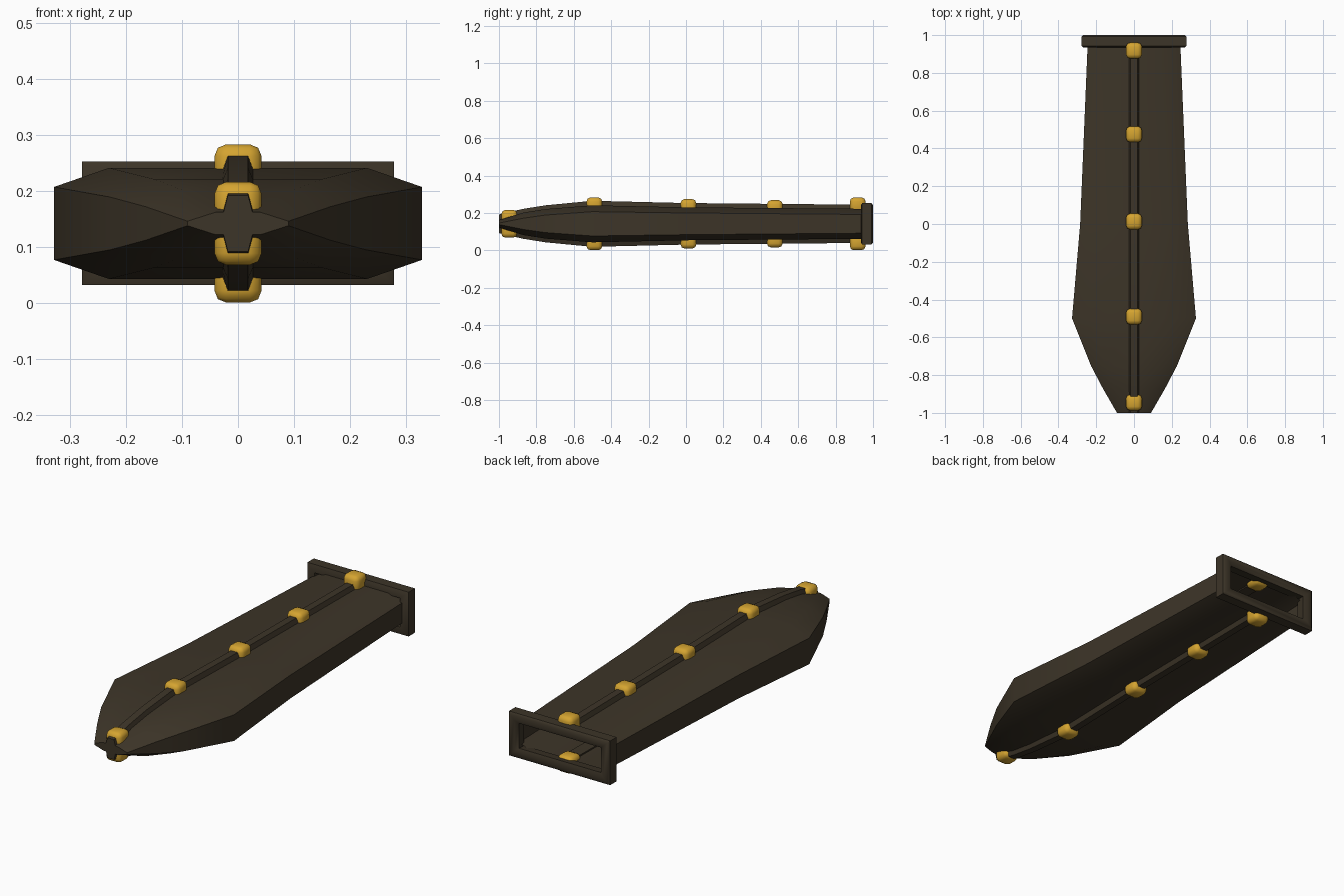
import bpy, bmesh, math
from mathutils import Vector

if "Cube" in bpy.data.objects:
    bpy.data.objects.remove(bpy.data.objects["Cube"])

ZC = 0.142  # height of the symmetry plane


def material(name, rgb):
    m = bpy.data.materials.new(name)
    m.diffuse_color = (*rgb, 1)
    m.use_nodes = True
    m.node_tree.nodes["Principled BSDF"].inputs["Base Color"].default_value = m.diffuse_color
    return m


LEATHER = material("dark_leather", (0.046, 0.035, 0.021))
GOLD = material("gold", (0.66, 0.37, 0.03))


def finish(bm, name, mat, angle):
    bmesh.ops.recalc_face_normals(bm, faces=bm.faces)
    me = bpy.data.meshes.new(name)
    bm.to_mesh(me)
    bm.free()
    ob = bpy.data.objects.new(name, me)
    bpy.context.collection.objects.link(ob)
    me.materials.append(mat)
    bpy.ops.object.select_all(action='DESELECT')
    ob.select_set(True)
    bpy.context.view_layer.objects.active = ob
    bpy.ops.object.shade_smooth_by_angle(angle=math.radians(angle))
    return ob


def loft(name, rings, mat, angle, caps=(), closed=False):
    """Skin a list of closed rings of points."""
    bm = bmesh.new()
    vs = [[bm.verts.new(p) for p in r] for r in rings]
    n = len(vs[0])
    pairs = list(zip(vs, vs[1:])) + ([(vs[-1], vs[0])] if closed else [])
    for a, b in pairs:
        for i in range(n):
            j = (i + 1) % n
            bm.faces.new((a[i], a[j], b[j], b[i]))
    for c in caps:
        bm.faces.new(vs[c])
    return finish(bm, name, mat, angle)


# Sheath body: (y, half width, edge half height, flat half width, half height)
stations = [(0.96, 0.245, 0.050, 0.170, 0.080),
            (0.00, 0.285, 0.058, 0.200, 0.088),
            (-0.50, 0.328, 0.065, 0.230, 0.099),
            (-0.75, 0.228, 0.047, 0.150, 0.079),
            (-0.87, 0.165, 0.030, 0.100, 0.060),
            (-1.00, 0.090, 0.004, 0.040, 0.020)]


def section(y, w, e, b, t):
    half = [(w, -e), (w, e), (b, t), (0, t)]
    left = [(-b, t), (-w, e), (-w, -e), (-b, -t), (0, -t), (b, -t)]
    return [(x, y, ZC + z) for x, z in half + left]


loft("sheath_body", [section(*s) for s in stations], LEATHER, 40, caps=(-1,))

# Raised spines on both faces: (y, outer height, base height)
spine = [(0.96, 0.102, 0.070), (0.0, 0.111, 0.078), (-0.5, 0.123, 0.088),
         (-0.75, 0.099, 0.068), (-0.87, 0.080, 0.045), (-1.0, 0.050, 0.0)]
for name, s in (("upper_spine", 1), ("lower_spine", -1)):
    rings = [[(x, y, ZC + s * z) for x, z in
              ((0.031, base), (0.018, top), (-0.018, top), (-0.031, base))]
             for y, top, base in spine]
    loft(name, rings, LEATHER, 40, caps=(0, -1))

# Hollow throat collar: (y, half width, half height), closed loop of rectangles
profile = [(0.935, 0.235, 0.072), (0.935, 0.268, 0.100), (0.942, 0.278, 0.110),
           (0.992, 0.278, 0.110), (1.0, 0.268, 0.100), (1.0, 0.245, 0.078),
           (0.99, 0.225, 0.062)]
loft("throat_collar",
     [[(sx * w, y, ZC + sz * h) for sx, sz in ((1, 1), (-1, 1), (-1, -1), (1, -1))]
      for y, w, h in profile], LEATHER, 50, closed=True)

# Gold studs along both spines: (y, outermost height)
studs = [(-0.945, 0.074), (-0.49, 0.141), (0.013, 0.132), (0.475, 0.126), (0.918, 0.141)]
R = 0.042
for side, s in (("upper", 1), ("lower", -1)):
    for i, (y, top) in enumerate(studs):
        bm = bmesh.new()
        bmesh.ops.create_cube(bm, size=2 * R)
        bmesh.ops.bevel(bm, geom=bm.edges[:], offset=0.021, segments=2,
                        profile=0.5, affect='EDGES')
        bmesh.ops.translate(bm, verts=bm.verts, vec=Vector((0, y, ZC + s * (top - R))))
        finish(bm, f"{side}_stud_{i + 1}", GOLD, 60)
